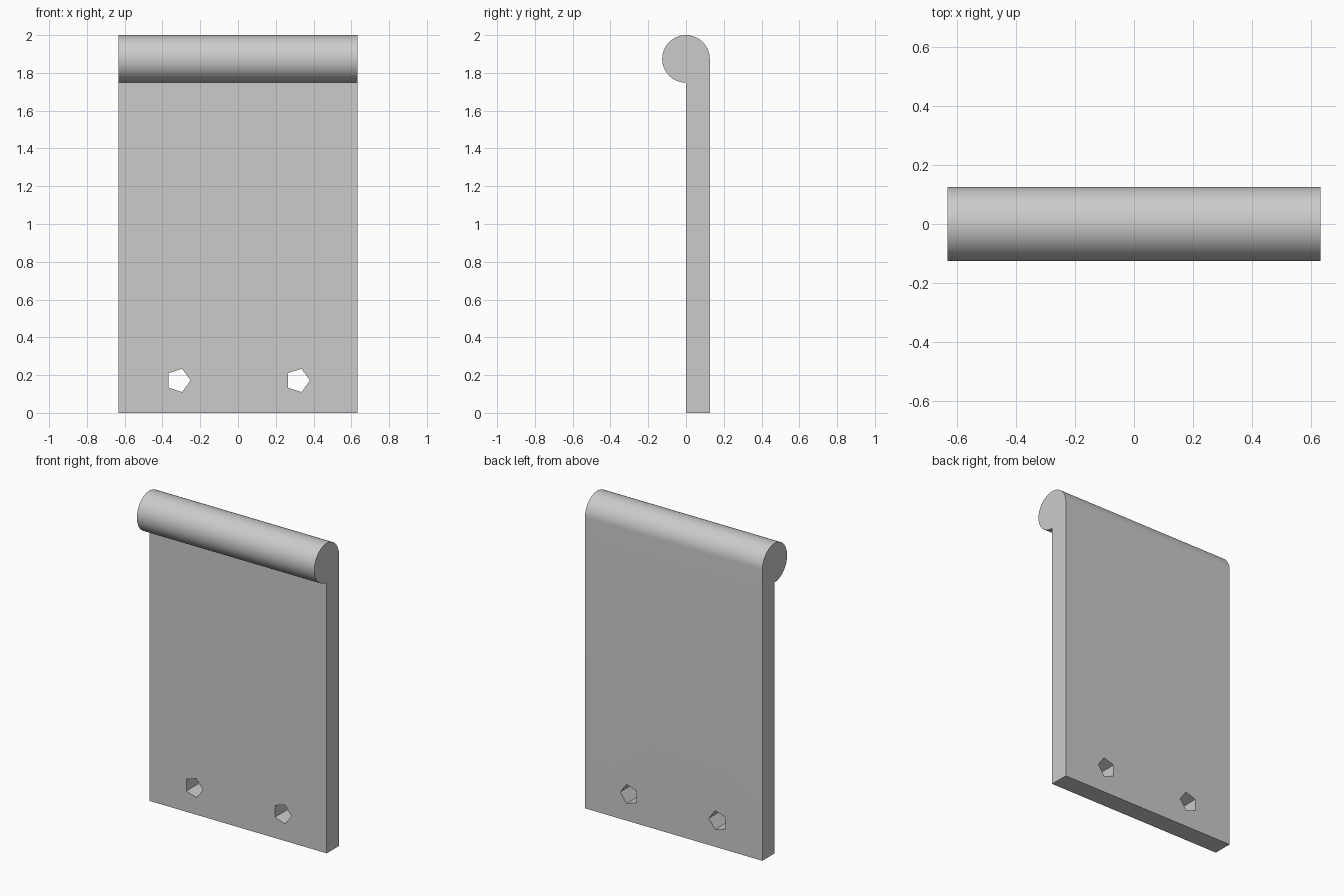
import bpy
import bmesh
from math import cos, sin, radians, pi
from mathutils import Matrix

WIDTH = 1.266
RADIUS = 0.126
TOP = 2.0 - RADIUS
HOLE_X, HOLE_Z, HOLE_R = 0.316, 0.172, 0.065

cube = bpy.data.objects.get("Cube")
if cube:
    bpy.data.objects.remove(cube, do_unlink=True)

# One plain grey
grey = bpy.data.materials.new("plain_grey")
grey.use_nodes = True
colour = (0.6, 0.6, 0.6, 1.0)
grey.diffuse_color = colour
grey.node_tree.nodes["Principled BSDF"].inputs["Base Color"].default_value = colour


def extruded(name, outline, offset):
    """Closed outline of 3D points, extruded along offset."""
    bm = bmesh.new()
    face = bm.faces.new([bm.verts.new(p) for p in outline])
    grown = bmesh.ops.extrude_face_region(bm, geom=[face])["geom"]
    bmesh.ops.translate(bm, vec=offset,
                        verts=[v for v in grown if isinstance(v, bmesh.types.BMVert)])
    bmesh.ops.recalc_face_normals(bm, faces=bm.faces)
    mesh = bpy.data.meshes.new(name)
    bm.to_mesh(mesh)
    bm.free()
    mesh.materials.append(grey)
    obj = bpy.data.objects.new(name, mesh)
    bpy.context.collection.objects.link(obj)
    return obj


# Flat plate with a rolled top edge, as one side profile
steps = 48
x0 = -WIDTH / 2
profile = [(x0, 0, 0), (x0, RADIUS, 0)]
for i in range(steps + 1):
    a = 1.5 * pi * i / steps
    profile.append((x0, RADIUS * cos(a), TOP + RADIUS * sin(a)))
plate = extruded("rolled_edge_plate", profile, (WIDTH, 0, 0))

# Two five-sided holes through the plate
cutters = []
for side in (-1, 1):
    ring = [(side * HOLE_X + HOLE_R * cos(2 * pi * k / 5), -0.1,
             HOLE_Z + HOLE_R * sin(2 * pi * k / 5)) for k in range(5)]
    cutter = extruded("hole_cutter", ring, (0, 0.4, 0))
    cutter.hide_render = True
    cutters.append(cutter)
    cut = plate.modifiers.new("hole", 'BOOLEAN')
    cut.operation = 'DIFFERENCE'
    cut.solver = 'EXACT'
    cut.object = cutter

# Apply the cuts, drop the helpers and smooth the roll
bpy.ops.object.select_all(action='DESELECT')
plate.select_set(True)
bpy.context.view_layer.objects.active = plate
for name in [m.name for m in plate.modifiers]:
    bpy.ops.object.modifier_apply(modifier=name)
for cutter in cutters:
    bpy.data.objects.remove(cutter, do_unlink=True)
bpy.ops.object.shade_smooth_by_angle(angle=radians(30))
